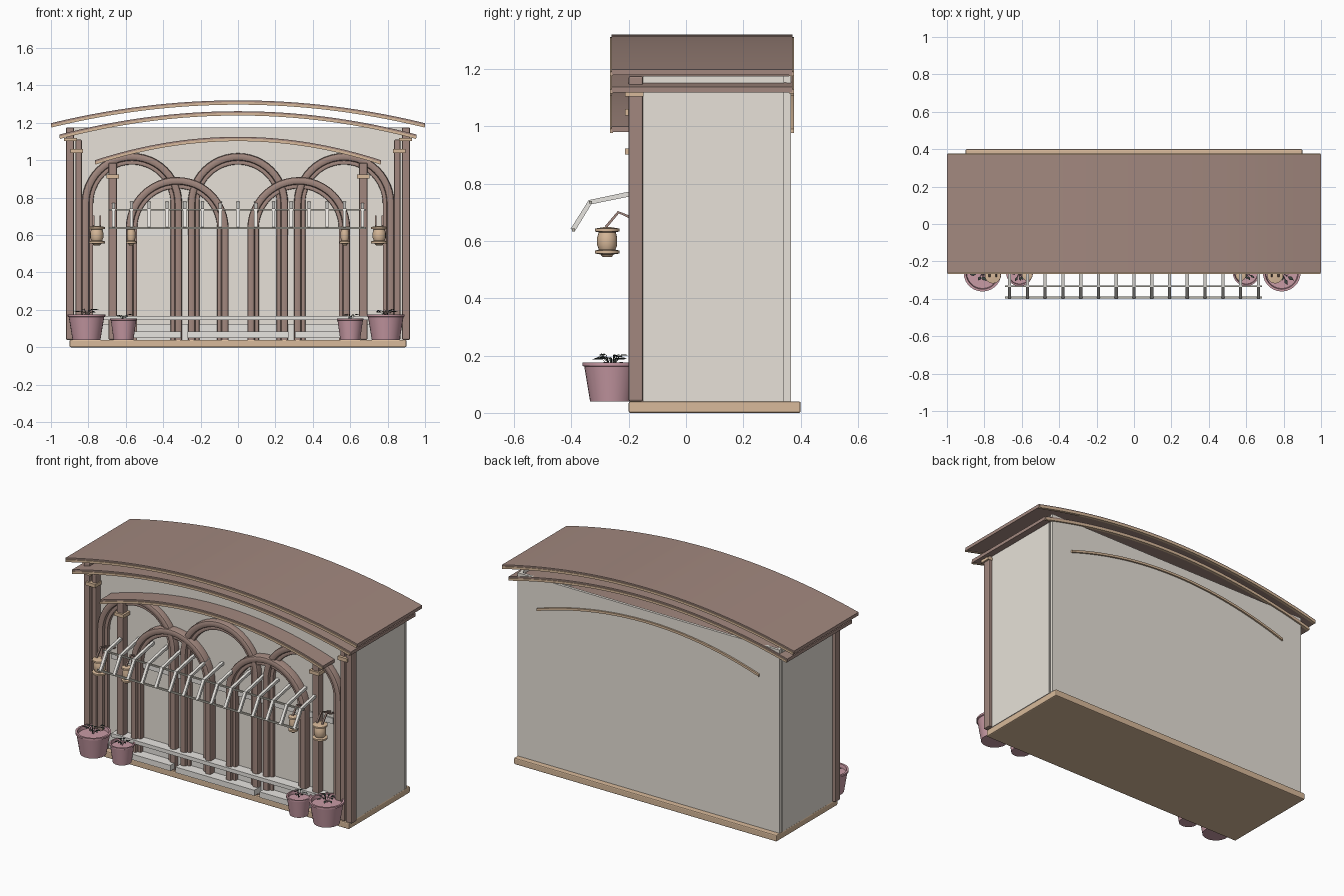
import bpy, bmesh, math, random
from mathutils import Vector

if "Cube" in bpy.data.objects:
    bpy.data.objects.remove(bpy.data.objects["Cube"])

random.seed(4)


def mat(name, r, g, b):
    m = bpy.data.materials.new(name)
    m.diffuse_color = (r, g, b, 1)
    m.use_nodes = True
    m.node_tree.nodes["Principled BSDF"].inputs["Base Color"].default_value = m.diffuse_color
    return m


BROWN = mat("brown wood", .36, .245, .21)
TAN = mat("tan trim", .69, .49, .325)
WALL = mat("warm grey wall", .80, .755, .69)
PALE = mat("pale grey stone", .85, .83, .79)
METAL = mat("rail grey", .48, .46, .40)
PINK = mat("pink clay", .58, .325, .375)
LEAF = mat("dark leaf", .045, .06, .05)


def finish(name, bm, material, smooth=False):
    bmesh.ops.recalc_face_normals(bm, faces=bm.faces[:])
    me = bpy.data.meshes.new(name)
    bm.to_mesh(me)
    bm.free()
    me.materials.append(material)
    ob = bpy.data.objects.new(name, me)
    bpy.context.collection.objects.link(ob)
    if smooth:
        bpy.context.view_layer.objects.active = ob
        ob.select_set(True)
        bpy.ops.object.shade_smooth_by_angle(angle=math.radians(35))
        ob.select_set(False)
    return ob


def box(name, x0, x1, y0, y1, z0, z1, material, bevel=0):
    bm = bmesh.new()
    bmesh.ops.create_cube(bm, size=1)
    for v in bm.verts:
        v.co = ((x0 + x1) / 2 + v.co.x * (x1 - x0), (y0 + y1) / 2 + v.co.y * (y1 - y0),
                (z0 + z1) / 2 + v.co.z * (z1 - z0))
    if bevel:
        bmesh.ops.bevel(bm, geom=bm.edges[:], offset=bevel, segments=2, affect='EDGES', profile=.5)
    return finish(name, bm, material)


def both(name, x0, x1, *rest):
    box(name + "_right", x0, x1, *rest)
    box(name + "_left", -x1, -x0, *rest)


def skin(name, rings, material, smooth):
    """Join matching rings of points into a closed solid."""
    bm = bmesh.new()
    rings = [[bm.verts.new(p) for p in ring] for ring in rings]
    n = len(rings[0])
    for a, b in zip(rings, rings[1:]):
        for k in range(n):
            bm.faces.new((a[k], a[(k + 1) % n], b[(k + 1) % n], b[k]))
    bm.faces.new(rings[0])
    bm.faces.new(rings[-1])
    return finish(name, bm, material, smooth)


def curved_plate(name, half, top, sag, thick, y0, y1, material, n=32):
    rings = []
    for i in range(n + 1):
        t = -1 + 2 * i / n
        x, z = half * t, top - sag * t * t
        rings.append([(x, y0, z), (x, y1, z), (x, y1, z - thick), (x, y0, z - thick)])
    skin(name, rings, material, True)


def arch(name, cx, r, width, zc, z0, y0, y1, chamfer, material, n=24):
    """Arched frame with chamfered front edges and straight legs."""
    c = chamfer
    section = ((r, y1), (r, y0 + c), (r - c * .3, y0 + c * .3), (r - c, y0),
               (r - width + c, y0), (r - width + c * .3, y0 + c * .3), (r - width, y0 + c), (r - width, y1))
    rings = [[(cx - q, y, z0) for q, y in section]]
    for i in range(n + 1):
        a = math.pi * i / n
        rings.append([(cx - q * math.cos(a), y, zc + q * math.sin(a)) for q, y in section])
    rings.append([(cx + q, y, z0) for q, y in section])
    skin(name, rings, material, True)


def lathe(name, x, y, profile, material, n=24):
    skin(name, [[(x + r * math.cos(math.tau * k / n), y + r * math.sin(math.tau * k / n), z)
                 for k in range(n)] for r, z in profile], material, True)


def rod(name, x, path, width, material):
    """Square bar along a y,z path."""
    pts = [Vector((x, y, z)) for y, z in path]
    rings = []
    side = Vector((width / 2, 0, 0))
    for i, p in enumerate(pts):
        d = (pts[min(i + 1, len(pts) - 1)] - pts[max(i - 1, 0)]).normalized()
        up = Vector((1, 0, 0)).cross(d) * width / 2
        rings.append([p + q for q in (side + up, side - up, -side - up, -side + up)])
    skin(name, rings, material, False)


# Base slab and open-topped walls
box("base_slab", -.9, .9, -.2, .4, 0, .04, TAN, .006)
box("front_wall", -.89, .89, -.15, -.135, .04, 1.175, WALL)
box("back_wall", -.898, .898, .35, .367, .04, 1.175, WALL)
both("side_wall", .884, .9, -.15, .342, .04, 1.175, WALL)
both("corner_post", .876, .893, .335, .352, .04, 1.175, WALL)

# Three curved roofs with trim low on their front and back edges
for name, half, top, sag, back in (("upper_roof", 1.0, 1.32, .122, .372), ("middle_roof", .955, 1.262, .125, .372),
                                   ("lower_roof", .765, 1.125, .125, .366)):
    curved_plate(name, half, top, sag, .02, -.26, back, BROWN)
    for end, y0, y1 in (("front", -.266, -.255), ("back", .36, .377)):
        curved_plate(f"{name}_{end}_trim", half - .003, top - .009, sag, .014, y0, y1, TAN)

# Front columns and capitals
both("outer_column", .877, .92, -.2, -.15, .04, 1.175, BROWN, .006)
both("outer_capital", .86, .93, -.212, -.148, 1.103, 1.12, TAN)
both("second_column", .835, .868, -.195, -.15, .04, 1.11, BROWN, .006)
both("second_capital", .83, .895, -.212, -.15, 1.038, 1.06, TAN)
both("inner_column", .648, .692, -.2, -.15, .04, .985, BROWN, .006)
both("inner_capital", .635, .702, -.212, -.15, .902, .923, TAN)

# Arched frames: three tall ones behind, two short ones in front
for i, (cx, r, zc, y) in enumerate(((-.567, .268, .77, -.19), (0, .268, .77, -.19), (.567, .268, .77, -.19),
                                    (-.325, .275, .635, -.2), (.325, .275, .635, -.2))):
    arch(f"arch_frame_{i}", cx, r, .04, zc, .04, y, -.149, .012, BROWN)
    arch(f"arch_inner_frame_{i}", cx, r - .039, .022, zc, .04, y + .018, -.149, .005, BROWN)

# Window transom, sill and steps
box("window_transom", -.76, .76, -.158, -.149, .6, .635, PALE)
box("window_sill", -.72, .72, -.213, -.15, .145, .168, PALE)
box("low_plinth", -.82, .82, -.16, -.149, .04, .125, PALE)
box("centre_step", -.27, .27, -.226, -.15, .05, .085, PALE)
both("side_step", .305, .58, -.226, -.15, .05, .085, PALE)

# Awning ribs and rails
for i in range(-7, 8):
    rod(f"awning_rib_{i + 7}", i * .095, ((-.15, .772), (-.2, .763), (-.335, .735), (-.395, .638)), .017, PALE)
box("awning_front_rail", -.69, .685, -.397, -.387, .633, .643, METAL)
box("awning_upper_rail", -.69, .685, -.338, -.328, .73, .739, METAL)

# Hanging lanterns with brackets
shape = [(.012, .544), (.018, .553), (.033, .556), (.033, .566), (.022, .57), (.027, .585), (.027, .612),
         (.023, .63), (.033, .633), (.033, .643), (.01, .648)]
hook = ((-.15, .67), (-.2, .685), (-.236, .7), (-.28, .648))
for side in (-1, 1):
    for tag, x, k, chains in (("outer", .755, 1.3, (-.018, .018)), ("inner", .571, .85, (0,))):
        lathe(f"{tag}_lantern_{side}", x * side, -.275, [(r * k, z) for r, z in shape], TAN, 16)
        for j, dx in enumerate(chains):
            rod(f"{tag}_lantern_bracket_{side}_{j}", x * side + dx, hook, .009, BROWN)

    # Flower pots with leafy plants
    for tag, x, r, h in (("large", .79 if side > 0 else .81, .101, .135),
                         ("small", .6 if side > 0 else .612, .072, .115)):
        y = -.26
        lathe(f"{tag}_pot_{side}", x * side, y, [(r * .74, .04), (r * .94, .04 + h * .9), (r, .04 + h * .92),
              (r, .04 + h), (r * .88, .04 + h), (r * .84, .04 + h * .85)], PINK, 28)
        bm = bmesh.new()
        for k in range(11):
            a = k * 2.4
            d = Vector((math.cos(a), math.sin(a), 0))
            s = Vector((-d.y, d.x, 0)) * r * .1
            root = Vector((x * side, y, .04 + h * .85))
            reach = r * random.uniform(.3, .66)
            rise = Vector((0, 0, h * .15 + r * random.uniform(.1, .28)))
            stalk = root + d * reach * .55 + rise
            tip = root + d * (reach + r * .1) + rise
            mid = (stalk + tip) / 2 + Vector((0, 0, r * .05))
            bm.faces.new([bm.verts.new(p) for p in (stalk, mid + s, tip, mid - s)])
            bm.faces.new([bm.verts.new(p) for p in (root, stalk + s * .25, stalk - s * .25)])
        finish(f"{tag}_plant_{side}", bm, LEAF)
